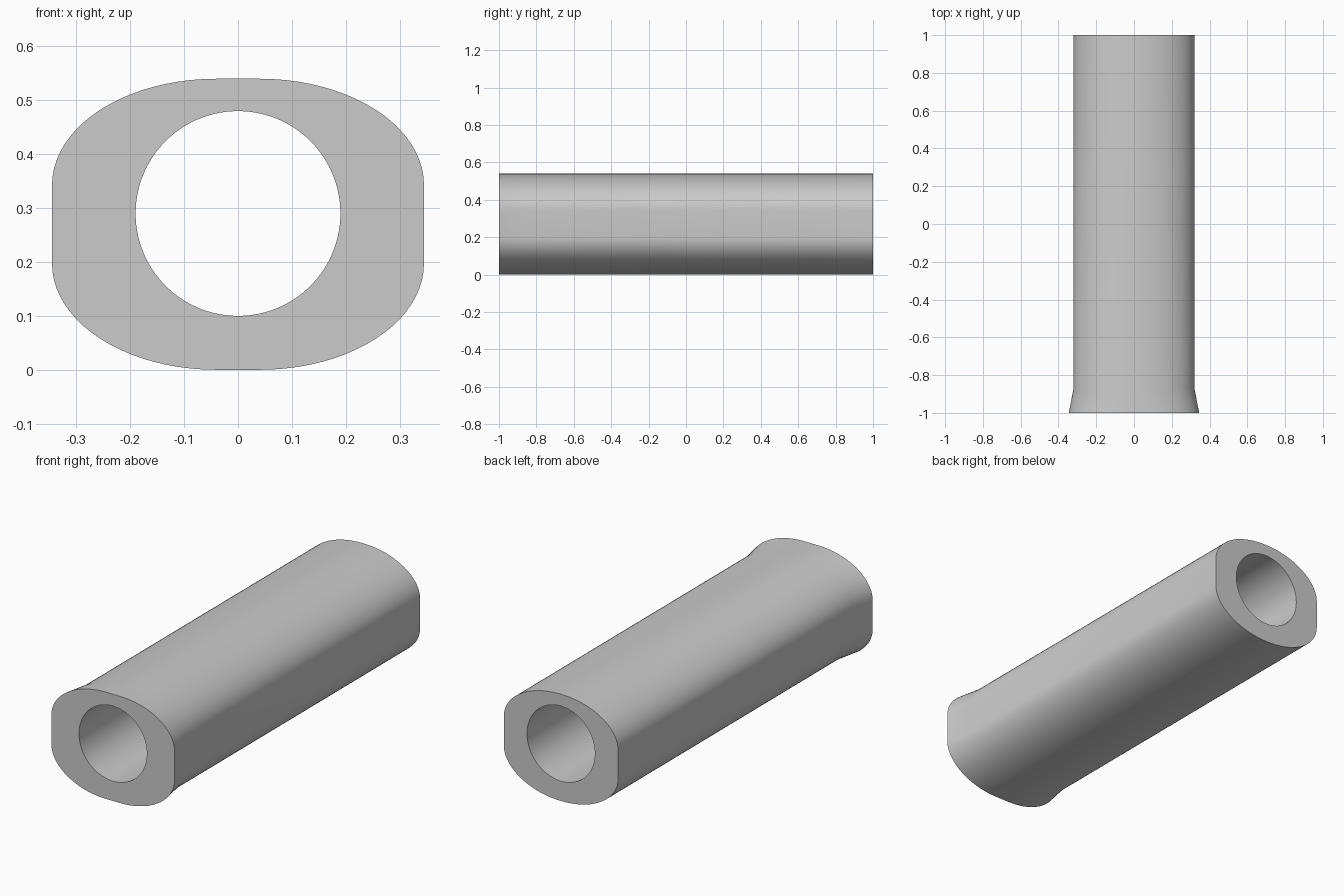
import bpy
import bmesh
from math import cos, sin, pi, radians

if "Cube" in bpy.data.objects:
    bpy.data.objects.remove(bpy.data.objects["Cube"], do_unlink=True)

STEPS = 20                      # segments per rounded corner
MID_Z, HALF_H, SIDE = 0.27, 0.27, 0.073
BORE_Z, BORE_R = 0.29, 0.19


def oval(half_w, flat):
    """Rounded outline with flat sides; flat is half the flat width on top."""
    points = []
    for quarter in range(4):
        sx = 1 if quarter in (0, 3) else -1
        sz = 1 if quarter < 2 else -1
        for i in range(STEPS + 1):
            a = (quarter + i / STEPS) * pi / 2
            points.append((sx * flat + (half_w - flat) * cos(a),
                           MID_Z + sz * SIDE + (HALF_H - SIDE) * sin(a)))
    return points


def bore():
    count = 4 * (STEPS + 1)
    turns = [2 * pi * (i + 0.5) / count for i in range(count)]
    return [(BORE_R * cos(a), BORE_Z + BORE_R * sin(a)) for a in turns]


# Closed loop of rings: outer skin front to back, then the bore back to front
sections = [(-1, oval(0.345, 0.04)), (-0.87, oval(0.32, 0.005)),
            (1, oval(0.32, 0.005)), (1, bore()), (-1, bore())]

bm = bmesh.new()
rings = [[bm.verts.new((x, y, z)) for x, z in outline] for y, outline in sections]
for ring, following in zip(rings, rings[1:] + rings[:1]):
    for i in range(len(ring)):
        j = (i + 1) % len(ring)
        bm.faces.new((ring[i], ring[j], following[j], following[i]))
bmesh.ops.recalc_face_normals(bm, faces=bm.faces)

mesh = bpy.data.meshes.new("flared_sleeve")
bm.to_mesh(mesh)
bm.free()
sleeve = bpy.data.objects.new("flared_sleeve", mesh)
bpy.context.collection.objects.link(sleeve)

# Plain grey
grey = bpy.data.materials.new("plain_grey")
grey.use_nodes = True
colour = (0.6, 0.6, 0.6, 1)
grey.diffuse_color = colour
grey.node_tree.nodes["Principled BSDF"].inputs["Base Color"].default_value = colour
mesh.materials.append(grey)

# Smooth skin with crisp end faces
bpy.ops.object.select_all(action="DESELECT")
sleeve.select_set(True)
bpy.context.view_layer.objects.active = sleeve
bpy.ops.object.shade_smooth_by_angle(angle=radians(35))
